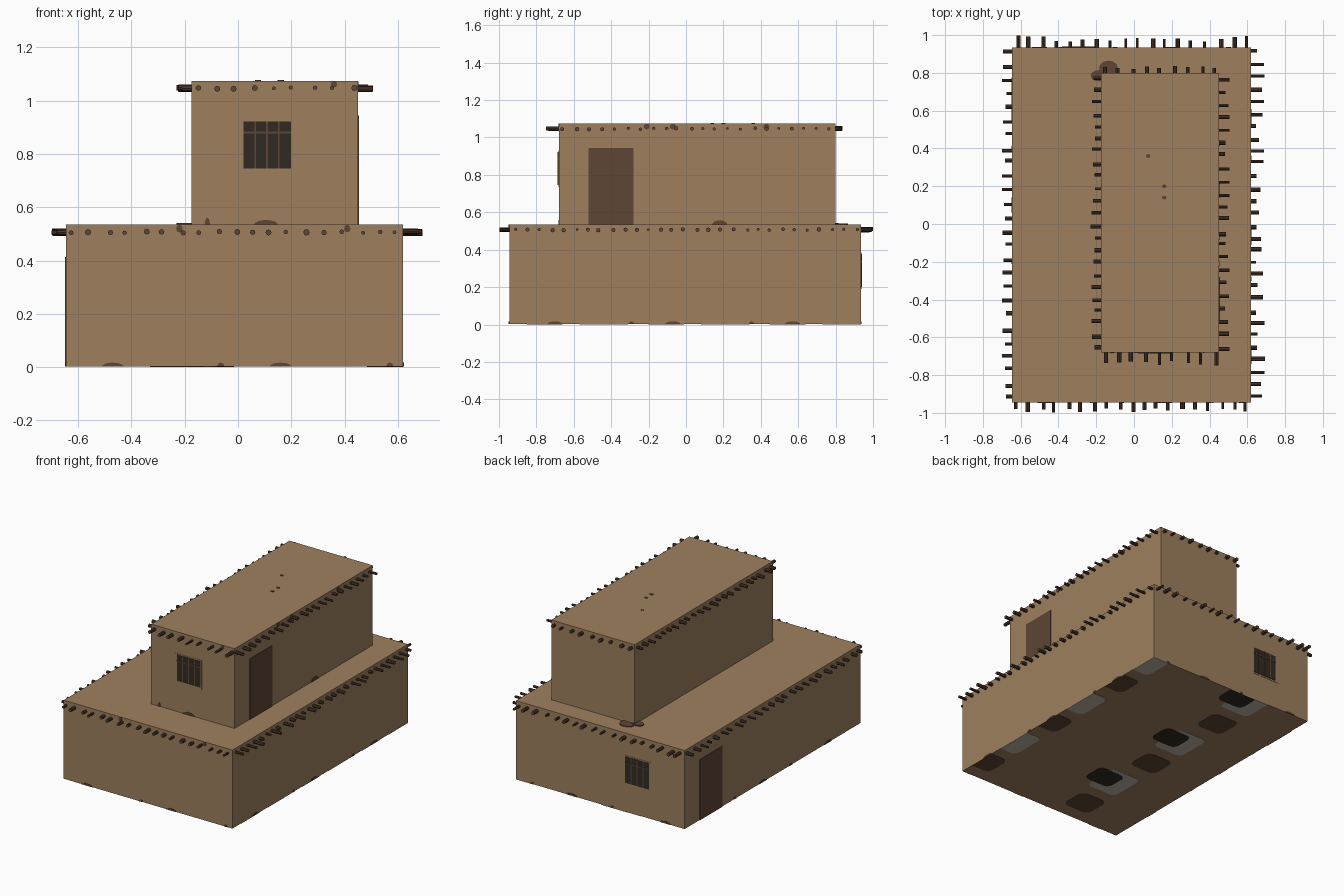
import bpy, bmesh, math, random
from mathutils import Vector

random.seed(4)
old = bpy.data.objects.get("Cube")
if old:
    bpy.data.objects.remove(old, do_unlink=True)


def material(name, rgb):
    m = bpy.data.materials.new(name)
    m.use_nodes = True
    m.diffuse_color = (*rgb, 1)
    m.node_tree.nodes["Principled BSDF"].inputs["Base Color"].default_value = (*rgb, 1)
    return m


adobe = material("adobe tan", (.342, .216, .112))
wood = material("door brown", (.114, .061, .036))
bark = material("dark bark", (.07, .039, .024))
dark = material("window dark", (.031, .023, .017))
grey = material("pale grey", (.52, .47, .4))


def finish(name, bm, *mats):
    bmesh.ops.recalc_face_normals(bm, faces=bm.faces)
    mesh = bpy.data.meshes.new(name)
    bm.to_mesh(mesh)
    bm.free()
    for m in mats:
        mesh.materials.append(m)
    obj = bpy.data.objects.new(name, mesh)
    bpy.context.collection.objects.link(obj)
    return obj


class Storey:
    """A box with named sides, each given by its outward direction."""

    def __init__(self, name, low, high):
        self.name, self.low, self.high = name, Vector(low), Vector(high)
        bm = bmesh.new()
        bmesh.ops.create_cube(bm, size=1)
        size, mid = self.high - self.low, (self.low + self.high) / 2
        for v in bm.verts:
            v.co = Vector(a * b for a, b in zip(v.co, size)) + mid
        finish(name, bm, adobe)

    def point(self, side, u, v, out):
        """World position: u, v are the two remaining axes, out is the offset."""
        axis, sign = "xyz".index(side[1]), 1 if side[0] == "+" else -1
        co = [u, v]
        co.insert(axis, (self.high if sign > 0 else self.low)[axis] + sign * out)
        return Vector(co)

    def plate(self, name, side, outline, mat, thick=.003):
        """Thin raised plate following an outline on one side."""
        bm = bmesh.new()
        rings = [[bm.verts.new(self.point(side, u, v, d)) for u, v in outline]
                 for d in (-.002, thick)]
        bm.faces.new(rings[0])
        bm.faces.new(rings[1])
        n = len(outline)
        for i in range(n):
            j = (i + 1) % n
            bm.faces.new((rings[0][i], rings[0][j], rings[1][j], rings[1][i]))
        return finish(name, bm, mat)

    def logs(self, side, count, shortest, longest):
        """Row of uneven roof beam ends just under the roof edge."""
        axis = "xyz".index(side[1])
        a, b = self.low[1 - axis] + .025, self.high[1 - axis] - .025
        step = (b - a) / (count - 1)
        bm = bmesh.new()
        for i in range(count):
            u = a + step * i + random.uniform(-.012, .012)
            z = self.high.z - .028 + random.uniform(-.003, .003)
            r, length = random.uniform(.007, .012), random.uniform(shortest, longest)
            rings = []
            for d in (-.02, length):
                rings.append([bm.verts.new(self.point(
                    side, u + r * math.cos(k * math.tau / 8),
                    z + r * math.sin(k * math.tau / 8), d)) for k in range(8)])
            for k in range(8):
                j = (k + 1) % 8
                bm.faces.new((rings[0][k], rings[0][j], rings[1][j], rings[1][k]))
            for ring in rings:
                bm.faces.new(ring).material_index = 1
        finish(self.name + "_beam_ends", bm, bark, wood)


def rect(u0, u1, v0, v1):
    return [(u0, v0), (u1, v0), (u1, v1), (u0, v1)]


def blob(u, v, w, h, part=1):
    """Ellipse, or its upper half when part is a half."""
    n = 12
    return [(u + w * math.cos(math.tau * part * k / n),
             v + h * math.sin(math.tau * part * k / n))
            for k in range(n + (part < 1))]


def window(storey, side, u, v):
    w, h = .205, .195
    storey.plate("window_surround", side, rect(u, u + w, v, v + h), adobe, .002)
    storey.plate("window_pane", side, rect(u + .02, u + w - .007, v + .01, v + h - .008), dark, .004)
    for i in range(1, 4):
        c = u + .02 + .178 * i / 4
        storey.plate("window_bar", side, rect(c - .003, c + .003, v + .01, v + h - .008), wood, .006)
    storey.plate("window_crossbar", side, rect(u + .02, u + w - .007, v + .143, v + .149), wood, .006)


def door(storey, side, u, v):
    storey.plate("door", side, rect(u, u + .24, v, v + .41), wood, .004)


# Two stacked storeys
lower = Storey("lower_storey", (-.645, -.945, .003), (.62, .935, .535))
upper = Storey("upper_storey", (-.175, -.68, .53), (.45, .8, 1.075))

# Roof beam ends on every wall
lower.logs("-y", 19, .03, .055)
lower.logs("+y", 18, .03, .065)
lower.logs("+x", 29, .025, .075)
lower.logs("-x", 26, .03, .055)
upper.logs("-y", 9, .04, .07)
upper.logs("+y", 9, .02, .04)
upper.logs("+x", 22, .03, .057)
upper.logs("-x", 23, .03, .057)

# Openings
window(upper, "-y", 0, .735)
window(lower, "+y", -.4, .19)
door(upper, "+x", -.52, .535)
door(lower, "-x", .535, .003)

# Weathering along the foot of the walls and below the roof edges
for side, spots in (("-y", (-.47, -.065, .16, .57)), ("+y", (-.5, -.1, .2, .5)),
                    ("+x", (-.7, -.29, -.07, .35, .57)), ("-x", (-.6, -.2, .1, .4))):
    for i, u in enumerate(spots):
        wide = .04 if i % 2 == 0 else .013
        lower.plate("foot_stain", side, blob(u, .003, wide, .014, .5), wood)
for u in (-.22, .41):
    lower.plate("edge_stain", "-y", blob(u, .52, .012, .014), wood)
upper.plate("edge_stain", "-y", blob(.36, 1.062, .012, .012), wood)
upper.plate("foot_stain", "-y", blob(.105, .535, .045, .017, .5), wood)
upper.plate("foot_stain", "-y", blob(-.115, .535, .01, .025, .5), wood)
upper.plate("foot_stain", "+x", blob(.18, .535, .04, .022, .5), wood)
for y in (-.21, -.07, .43):
    upper.plate("edge_stain", "+x", blob(y, 1.058, .016, .015), wood)

# Stains on the roofs
lower.plate("roof_stain", "+z", blob(-.135, .825, .05, .04), wood, .005)
lower.plate("roof_stain", "+z", blob(-.185, .785, .045, .03), wood, .007)
for x, y in ((.075, .36), (.16, .2), (.16, .14)):
    upper.plate("roof_spot", "+z", blob(x, y, .012, .01), wood)


# Repeating patches on the underside, kept within the footprint
def patch(name, x, y, w, d, mat, thick):
    corner = .04
    pts = []
    for sx, sy, start in ((1, 1, 0), (-1, 1, 1), (-1, -1, 2), (1, -1, 3)):
        for k in range(4):
            a = (start + k / 3) * math.pi / 2
            px = x + sx * (w - corner) + corner * math.cos(a)
            py = y + sy * (d - corner) + corner * math.sin(a)
            pts.append((min(max(px, -.645), .62), min(max(py, -.945), .935)))
    lower.plate(name, "-z", pts, mat, thick)


for x in (-.23, .585):
    for row in range(3):
        y = .545 - .65 * row
        patch("underside_brown_patch", x, y, .1, .095, wood, .002)
        patch("underside_grey_patch", x + .03, y + .315, .115, .13, grey, .002)
        if x < 0:
            patch("underside_dark_patch", x + .115, y + .33, .1, .085, dark, .003)
